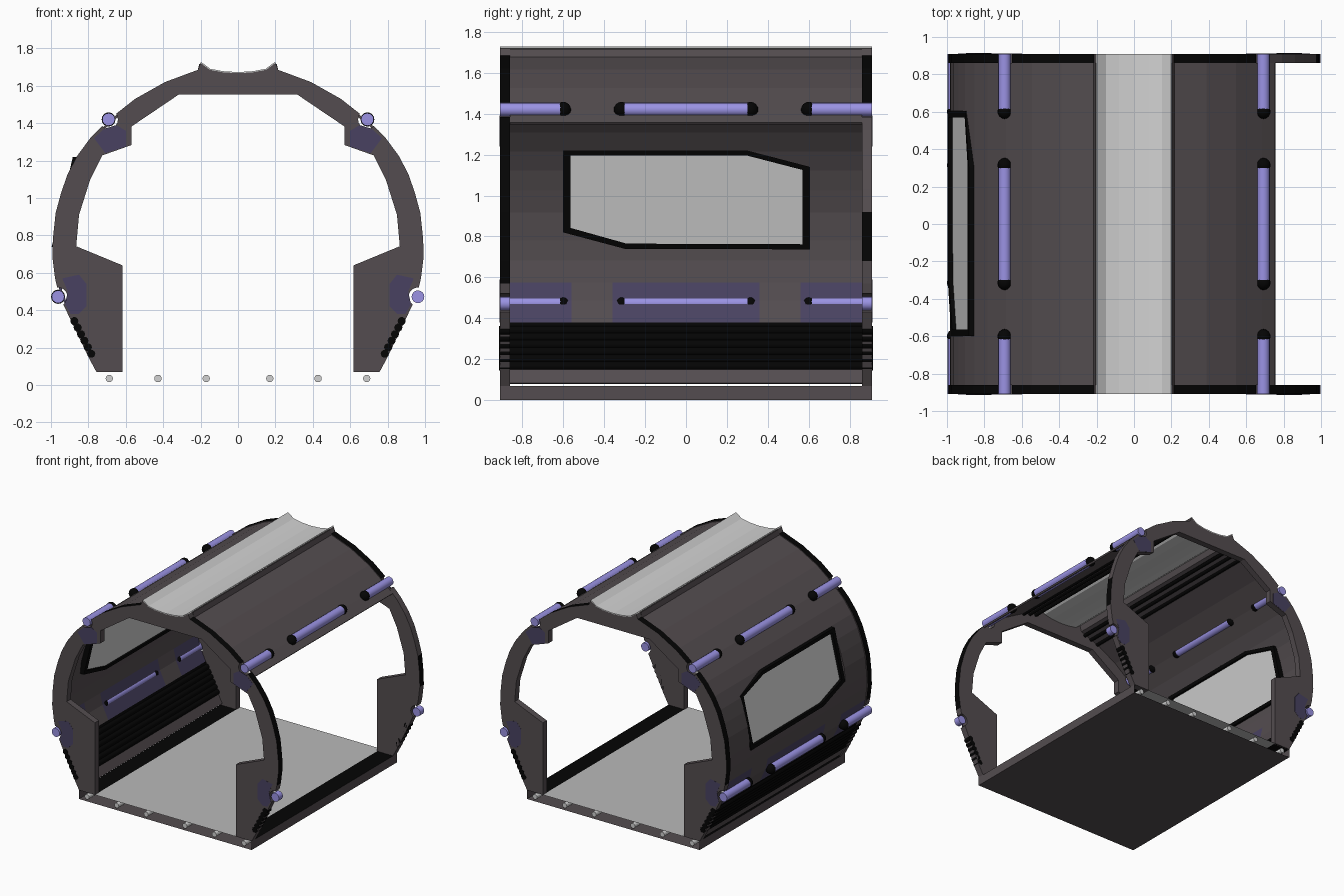
import bpy, bmesh, math
from mathutils import Vector

if "Cube" in bpy.data.objects:
    bpy.data.objects.remove(bpy.data.objects["Cube"])


def material(name, r, g, b):
    m = bpy.data.materials.new(name)
    m.diffuse_color = tuple(c ** 2.2 for c in (r, g, b)) + (1,)
    m.use_nodes = True
    m.node_tree.nodes["Principled BSDF"].inputs["Base Color"].default_value = m.diffuse_color
    return m


BODY = material("warm dark grey", .33, .305, .315)
BLACK = material("black", .05, .05, .05)
LIGHT = material("light grey", .82, .82, .82)
FLOOR = material("floor grey", .72, .72, .72)
PIPE = material("violet pipe", .6, .57, .89)
HALO = material("dim violet", .29, .265, .38)


def mesh_object(name, verts, faces, mats, indices=None, smooth=False):
    me = bpy.data.meshes.new(name)
    me.from_pydata([tuple(v) for v in verts], [], faces)
    for m in mats:
        me.materials.append(m)
    for i, p in enumerate(me.polygons):
        p.material_index = indices[i] if indices else 0
        p.use_smooth = smooth and len(p.vertices) == 4
    bm = bmesh.new()
    bm.from_mesh(me)
    bmesh.ops.recalc_face_normals(bm, faces=bm.faces)
    bm.to_mesh(me)
    bm.free()
    ob = bpy.data.objects.new(name, me)
    bpy.context.collection.objects.link(ob)
    return ob


def prism(name, pts, vec, mats, indices=None, smooth=False):
    """Closed outline swept along vec; indices colour the side faces."""
    n = len(pts)
    verts = [Vector(p) for p in pts] + [Vector(p) + Vector(vec) for p in pts]
    faces = [(i, (i + 1) % n, (i + 1) % n + n, i + n) for i in range(n)]
    faces += [tuple(range(n))[::-1], tuple(range(n, 2 * n))]
    return mesh_object(name, verts, faces, mats, indices + [0, 0] if indices else None, smooth)


def rod(name, x, z, r, y0, y1, mat, n=16):
    ring = [(x + r * math.cos(2 * math.pi * k / n), y0, z + r * math.sin(2 * math.pi * k / n)) for k in range(n)]
    return prism(name, ring, (0, y1 - y0, 0), [mat], smooth=True)


def sheet(name, pts, ys, mats, rule=None, thick=0):
    """Open x-z profile swept through the y stations, coloured by rule(x, y, z)."""
    m = len(ys)
    verts = [(x, y, z) for x, z in pts for y in ys]
    faces, idx = [], []
    for i in range(len(pts) - 1):
        for j in range(m - 1):
            faces.append((i * m + j, i * m + j + 1, (i + 1) * m + j + 1, (i + 1) * m + j))
            c = [(pts[i][k] + pts[i + 1][k]) / 2 for k in (0, 1)]
            idx.append(rule(c[0], (ys[j] + ys[j + 1]) / 2, c[1]) if rule else 0)
    ob = mesh_object(name, verts, faces, mats, idx)
    if thick:
        mod = ob.modifiers.new("thickness", 'SOLIDIFY')
        mod.thickness, mod.offset = thick, 0
        apply(ob, mod)
    return ob


def apply(ob, mod):
    bpy.context.view_layer.objects.active = ob
    bpy.ops.object.modifier_apply(modifier=mod.name)


def cut(ob, cutter):
    mod = ob.modifiers.new("cut", 'BOOLEAN')
    mod.operation, mod.solver, mod.object = 'DIFFERENCE', 'EXACT', cutter
    apply(ob, mod)
    bpy.data.objects.remove(cutter)


def mirror(pts):
    return [(-x, z) for x, z in pts]


# Right-hand half profiles, bottom to top
OUTER = [(.757, .07), (.80, .15), (.905, .37), (.957, .48), (.978, .57), (.992, .68), (.99, .78),
         (.975, .92), (.945, 1.03), (.91, 1.13), (.86, 1.225), (.79, 1.32), (.69, 1.42), (.55, 1.53),
         (.39, 1.62), (.215, 1.685)]
TROUGH = [(.2, 1.722), (.15, 1.685), (.08, 1.672), (0, 1.667)]
INNER = [(.618, .07), (.618, .64), (.865, .742), (.85, .91), (.79, 1.10), (.725, 1.228), (.57, 1.283),
         (.57, 1.382), (.317, 1.553)]
PIPES = [(.692, 1.42), (.962, .472)]
END, IN = .91, .86

# End ribs with notches for the pipes
top = OUTER + TROUGH
loop = top + mirror(top[:-1])[::-1] + mirror(INNER) + INNER[::-1]
n_outer = 2 * len(top) - 2
for name, y in (("front_rib", -END), ("back_rib", IN)):
    idx = []
    for i, (x, z) in enumerate(loop):
        x2, z2 = loop[(i + 1) % len(loop)]
        cx, cz = (x + x2) / 2, (z + z2) / 2
        black = i < n_outer and cz > .6 and abs(cx) > .22
        if y > 0 and cx > 0:
            black = black and (.7 < cz < .93 or cz > 1.45)
        idx.append(int(black))
    rib = prism(name, [(x, y, z) for x, z in loop], (0, END - IN, 0), [BODY, BLACK], idx)
    for s in (-1, 1):
        for px, pz in PIPES:
            cut(rib, rod("notch_cutter", s * px, pz, .05, y - .1, y + .2, BODY, 20))

# Tinted patches around the pipes on the rib faces
PATCHES = [[(.6, 1.275), (.71, 1.24), (.77, 1.32), (.715, 1.37), (.65, 1.39), (.6, 1.36)],
           [(.81, .42), (.85, .38), (.895, .38), (.925, .43), (.91, .5), (.94, .57), (.85, .59), (.81, .54)]]
for s in (-1, 1):
    for y in (-END - .001, END - .002):
        for p in PATCHES:
            prism("pipe_tint", [(s * x, y, z) for x, z in p], (0, .003, 0), [HALO])

# Shell: full left wall and roof, and the short right roof
def inset(pts):
    return [(x * .985, .85 + (z - .85) * .985) for x, z in pts]


def wall_rule(x, y, z):
    if .15 < z < .36:
        return 1
    return 2 if .38 < z < .57 and (abs(y) < .36 or abs(y) > .56) else 0


YS = [-IN, -.56, -.36, .36, .56, IN]
left = sheet("left_wall", inset(mirror(OUTER)) + [(-.2, 1.715)], YS, [BODY, BLACK, HALO], wall_rule, .014)
sheet("right_roof", inset([(.762, 1.36)] + OUTER[12:]) + [(.2, 1.715)], [-IN, IN], [BODY], None, .014)
sheet("roof_trough", [(x, z + .002) for x, z in TROUGH + mirror(TROUGH[:-1])[::-1]],
      [-END, END], [LIGHT], None, .008)
for s in (-1, 1):
    for x, z in ((.24, 1.645), (.3, 1.63), (.36, 1.61)):
        rod("ceiling_bar", s * x, z, .014, -IN, IN, BLACK, 6)

# Window in the left wall: opening, black frame and flat pane
def wx(z):
    return -.972 + (z - .735) * .235


FRAME = [(-.6, 1.22), (.3, 1.22), (.605, 1.14), (.605, .737), (-.3, .74), (-.6, .82)]
PANE = [(-.565, 1.195), (.3, 1.195), (.57, 1.125), (.57, .762), (-.29, .765), (-.565, .842)]
cut(left, prism("window_cutter", [(-1.2, y, z) for y, z in FRAME], (.6, 0, 0), [BODY]))
rings = [[(wx(z) + d, y, z) for y, z in ring] for ring, d in
         ((FRAME, -.025), (FRAME, .02), (PANE, .02), (PANE, -.025))]
faces = [(a * 6 + i, a * 6 + (i + 1) % 6, (a + 1) % 4 * 6 + (i + 1) % 6, (a + 1) % 4 * 6 + i)
         for a in range(4) for i in range(6)]
mesh_object("window_frame", sum(rings, []), faces, [BLACK])
prism("window_pane", [(wx(z) - .004, y, z) for y, z in PANE], (.008, 0, 0), [LIGHT])

# Violet pipes with black rounded sockets
def socket(x, y, z):
    me = bpy.data.meshes.new("pipe_socket")
    bm = bmesh.new()
    bmesh.ops.create_uvsphere(bm, u_segments=14, v_segments=8, radius=.038)
    for f in bm.faces:
        f.smooth = True
    bm.to_mesh(me)
    bm.free()
    me.materials.append(BLACK)
    ob = bpy.data.objects.new("pipe_socket", me)
    ob.location = (x, y, z)
    bpy.context.collection.objects.link(ob)


for s in (-1, 1):
    for x, z in PIPES:
        if s > 0 and z < 1:  # open side: stubs in the ribs only
            spans, ends = [(-END, -IN), (IN, END)], []
        else:
            spans, ends = [(-END, -.6), (-.315, .315), (.6, END)], [-.6, -.315, .315, .6]
        for a, b in spans:
            rod("pipe", s * x, z, .034, a, b, PIPE)
        for y in ends:
            socket(s * x, y, z)

# Black conduit bundle low on the wall; only rib stubs on the open side
for k in range(6):
    t = k / 5
    x, z = .875 - .09 * t, .342 - .175 * t
    rod("conduit", -x, z, .022, -END - .003, END + .003, BLACK, 10)
    for a, b in ((-END - .003, -IN), (IN, END + .003)):
        rod("conduit_stub", x, z, .022, a, b, BLACK, 10)

# Hollow floor: deck, underside and sides, with rods between
sheet("floor_deck", [(x, .07) for x in (-.757, -.618, .618, .757)], [-END, END], [FLOOR, BLACK],
      lambda x, y, z: int(abs(x) > .6))
sheet("floor_tray", [(-.757, .07), (-.757, 0), (.757, 0), (.757, .07)], [-END, END], [BODY])
for s in (-1, 1):
    for x in (.17, .428, .688):
        rod("floor_rod", s * x, .035, .02, -END, END, LIGHT, 12)
